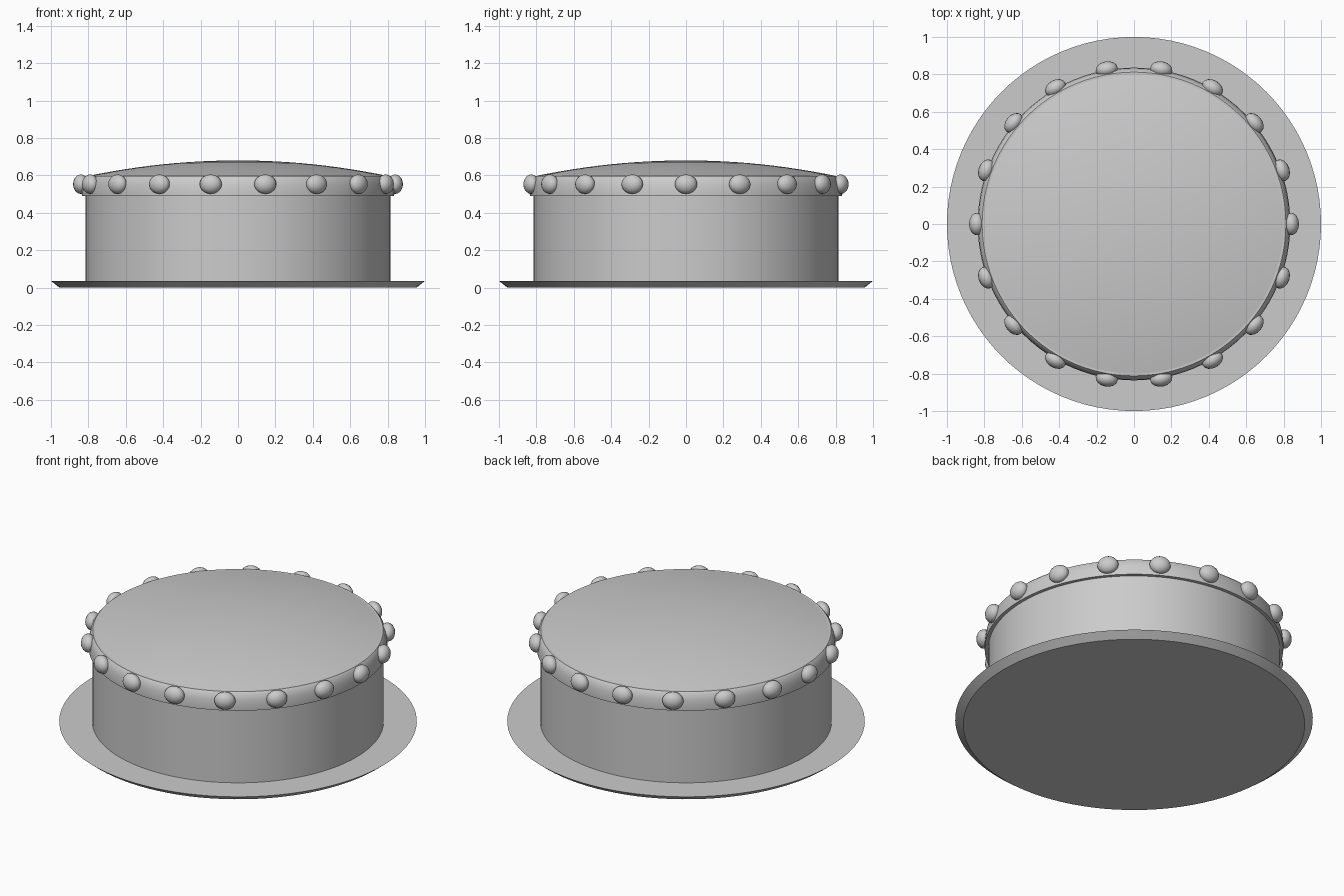
import bpy, bmesh
from math import sin, cos, pi, radians
from mathutils import Matrix

if "Cube" in bpy.data.objects:
    bpy.data.objects.remove(bpy.data.objects["Cube"])


def finish(name, bm, angle=35):
    bmesh.ops.remove_doubles(bm, verts=bm.verts, dist=1e-5)
    bmesh.ops.recalc_face_normals(bm, faces=bm.faces)
    mesh = bpy.data.meshes.new(name)
    bm.to_mesh(mesh)
    bm.free()
    ob = bpy.data.objects.new(name, mesh)
    bpy.context.collection.objects.link(ob)
    bpy.ops.object.select_all(action='DESELECT')
    ob.select_set(True)
    bpy.context.view_layer.objects.active = ob
    bpy.ops.object.shade_smooth_by_angle(angle=radians(angle))
    return ob


def lathe(name, profile, steps=96):
    """Spin an (r, z) profile around the z axis."""
    bm = bmesh.new()
    verts = [bm.verts.new((r, 0, z)) for r, z in profile]
    edges = [bm.edges.new(pair) for pair in zip(verts, verts[1:])]
    bmesh.ops.spin(bm, geom=verts + edges, cent=(0, 0, 0), axis=(0, 0, 1),
                   angle=2 * pi, steps=steps)
    return finish(name, bm)


# Plate with an outward sloping rim
lathe("plate", [(0, 0), (0.955, 0), (1.0, 0.036), (0, 0.036)])

# Cake body
lathe("cake_body", [(0, 0.036), (0.815, 0.036), (0.815, 0.5), (0, 0.5)])

# Icing band around the top edge
lathe("icing_band", [(0.80, 0.49), (0.835, 0.49), (0.836, 0.51), (0.832, 0.55),
                     (0.823, 0.585), (0.812, 0.597), (0.80, 0.597),
                     (0.795, 0.58), (0.80, 0.49)])

# Shallow domed top
R, drop = 0.81, 0.085
dome = [(R * i / 12, 0.68 - drop * (i / 12) ** 2) for i in range(13)]
lathe("icing_dome", dome + [(R, 0.5), (0, 0.5)])

# Ring of icing beads
bm = bmesh.new()
for i in range(18):
    a = i * 2 * pi / 18
    m = (Matrix.Rotation(a, 4, 'Z') @ Matrix.Translation((0.84, 0, 0.553))
         @ Matrix.Diagonal((0.042, 0.06, 0.052, 1)))
    bmesh.ops.create_uvsphere(bm, u_segments=16, v_segments=10, radius=1, matrix=m)
finish("icing_beads", bm, 60)
